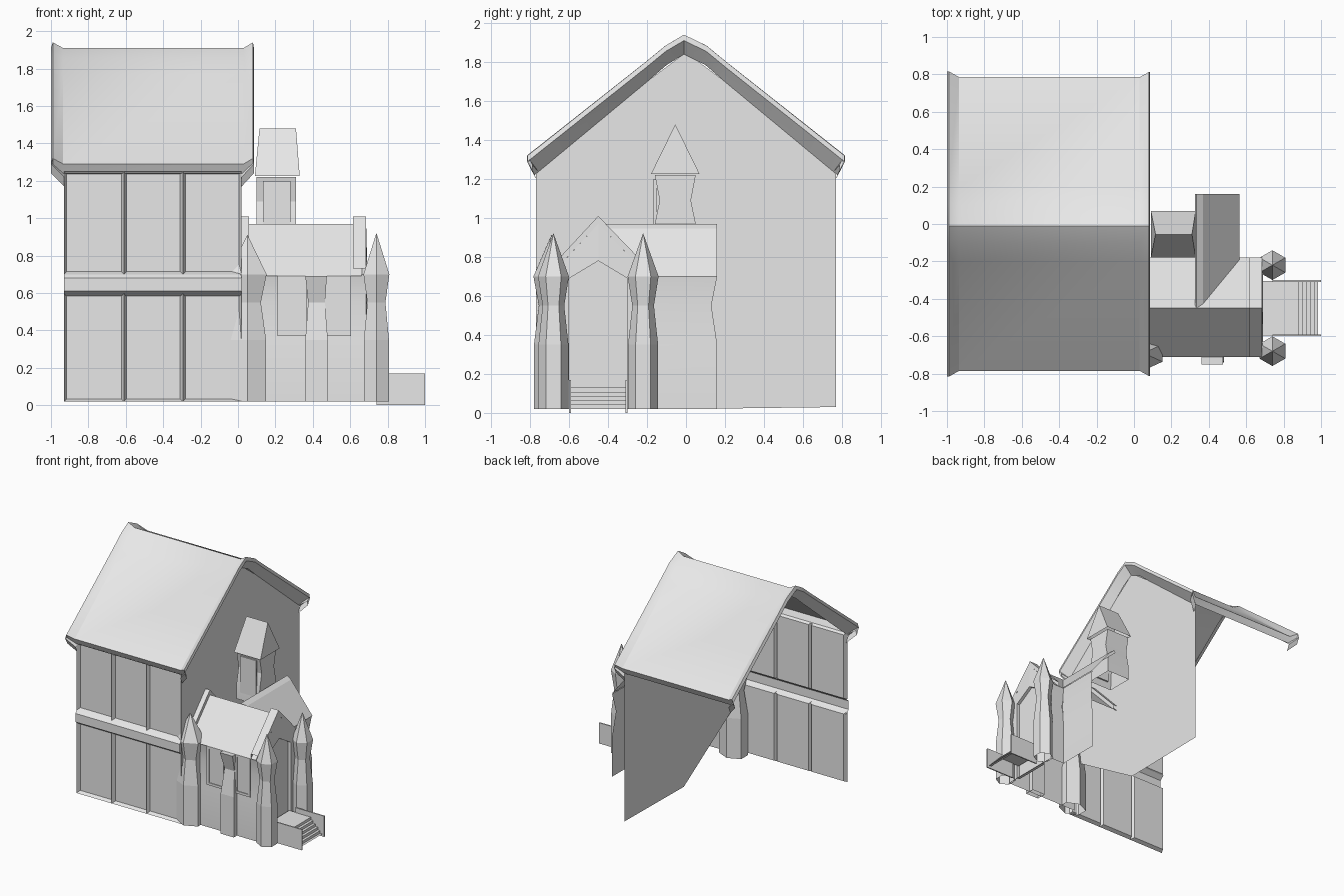
import bpy, bmesh, math

if "Cube" in bpy.data.objects:
    bpy.data.objects.remove(bpy.data.objects["Cube"])

grey = bpy.data.materials.new("plain_grey")
grey.use_nodes = True
grey.diffuse_color = (0.8, 0.8, 0.8, 1)
grey.node_tree.nodes["Principled BSDF"].inputs["Base Color"].default_value = (0.8, 0.8, 0.8, 1)


def finish(name, bm, smooth=0, fix=True):
    """Turn a bmesh into a named, coloured object."""
    if fix:
        bmesh.ops.recalc_face_normals(bm, faces=bm.faces)
    mesh = bpy.data.meshes.new(name)
    bm.to_mesh(mesh)
    bm.free()
    mesh.materials.append(grey)
    ob = bpy.data.objects.new(name, mesh)
    bpy.context.collection.objects.link(ob)
    if smooth:
        bpy.ops.object.select_all(action="DESELECT")
        ob.select_set(True)
        bpy.context.view_layer.objects.active = ob
        bpy.ops.object.shade_smooth_by_angle(angle=math.radians(smooth))
    return ob


def loft(name, rings, closed=False, start=False, end=False, smooth=0):
    """Skin matching rings of points, with optional end caps."""
    bm = bmesh.new()
    vs = [[bm.verts.new(p) for p in r] for r in rings]
    n = len(vs[0])
    for a, b in zip(vs, vs[1:]):
        for i in range(n if closed else n - 1):
            j = (i + 1) % n
            bm.faces.new((a[i], a[j], b[j], b[i]))
    if start:
        bm.faces.new(vs[0])
    if end:
        bm.faces.new(vs[-1])
    return finish(name, bm, smooth)


def along_x(profile, x):
    return [(x, y, z) for y, z in profile]


def along_y(profile, y):
    return [(x, y, z) for x, z in profile]


def rect(x0, x1, y0, y1, z):
    return [(x0, y0, z), (x1, y0, z), (x1, y1, z), (x0, y1, z)]


def box(name, x0, x1, y0, y1, z0, z1):
    return loft(name, [rect(x0, x1, y0, y1, z0), rect(x0, x1, y0, y1, z1)], True, True, True)


# Main roof: bent gable swept along x, with flared rims at both ends
half = [(0.76, 1.24), (0.785, 1.29), (0.2, 1.77), (0.1, 1.855)]
ridge = [(-y, z) for y, z in half] + [(-0.01, 1.91)] + half[::-1]
sections = [(-0.93, -0.07, 0.99), (-1.0, 0.0, 1.04), (-0.99, 0.03, 1.04), (-0.935, 0.0, 1),
            (0.03, 0.0, 1), (0.08, 0.03, 1.035), (0.085, 0.0, 1.035), (0.02, -0.07, 0.99)]
loft("main_roof", [[(x, y * s, z + dz) for y, z in ridge] for x, dz, s in sections], smooth=30)

# Gable wall, cut away where the porch wing joins it
gable = [(0, 0.02), (0.77, 0.03), (0.77, 1.25), (0.2, 1.70), (0, 1.85),
         (-0.2, 1.70), (-0.77, 1.25), (-0.77, 0.5)]
bm = bmesh.new()
bm.faces.new([bm.verts.new(p) for p in along_x(gable, 0.02)])
finish("gable_wall", bm, fix=False)

# Front wall: two storeys of recessed panels between thin beams
bm = bmesh.new()
columns = [-0.93, -0.61, -0.295, 0.02]
for z0, z1 in ((0.02, 0.6), (0.7, 1.25)):
    for x0, x1 in zip(columns, columns[1:]):
        bm.faces.new([bm.verts.new((x, -0.77, z)) for x, z in
                      ((x0, z0), (x1, z0), (x1, z1), (x0, z1))])
bmesh.ops.remove_doubles(bm, verts=bm.verts, dist=0.001)
bmesh.ops.inset_individual(bm, faces=bm.faces[:], thickness=0.02, depth=-0.03)
finish("front_wall", bm, fix=False)
ledge = [(-0.75, 0.585), (-0.785, 0.61), (-0.785, 0.68), (-0.75, 0.71)]
loft("floor_ledge", [along_x(ledge, -0.93), along_x(ledge, 0.02)])

# Porch walls with a pinched waist
waist = [(0, 0.02), (0, 0.35), (-0.03, 0.55), (0, 0.70)]
porch_front = [(-0.7 - d, z) for d, z in waist]
loft("porch_front_wall", [along_x(porch_front, 0.02), along_x(porch_front, 0.69)], smooth=30)
porch_back = [(-0.19 + d, z) for d, z in waist]
loft("porch_back_wall", [along_x(porch_back, 0.55), along_x(porch_back, 0.69)], smooth=30)
loft("wing_wall", [[(0.56 + d * 0.5, y + d, z) for d, z in waist] for y in (-0.19, 0.16)], smooth=30)

# Porch roof, its raised end rims, and the side wing's single slope
slope = [(-0.71, 0.69), (-0.45, 0.97), (-0.18, 0.69)]
loft("porch_roof", [along_x(slope, 0.02), along_x(slope, 0.66)])
rim = [(y, z + 0.04) for y, z in slope]
for name, x0, x1 in (("porch_end_rim", 0.615, 0.685), ("porch_inner_rim", 0.02, 0.06)):
    loft(name, [along_x(slope, x0), along_x(rim, x0), along_x(rim, x1), along_x(slope, x1)])
wing_slope = [(0.325, 0.95), (0.335, 0.97), (0.37, 0.945), (0.565, 0.70)]
wing_start = [(x, -0.45 + (0.97 - z) * 0.93, z) for x, z in wing_slope]
loft("wing_roof", [wing_start, along_y(wing_slope, 0.16)])

# Doorway wall with a recessed pointed door
outer = [(-0.7, 0.02), (-0.19, 0.02), (-0.19, 0.7), (-0.45, 0.97), (-0.7, 0.7)]
door = [(-0.6, 0.02), (-0.3, 0.02), (-0.3, 0.69), (-0.45, 0.78), (-0.6, 0.69)]
loft("doorway", [along_x(outer, 0.685), along_x(door, 0.69), along_x(door, 0.665)], True, end=True)


# Hexagonal corner towers with spires
def tower(name, x, y, rx, ry, top):
    rings = []
    for z, s in ((0.02, 1), (0.35, 1), (0.55, 0.72), (0.7, 1.03), (top, 0.01)):
        rings.append([(x + rx * s * math.sin(math.pi * k / 3) / 0.866,
                       y + ry * s * math.cos(math.pi * k / 3), z) for k in range(6)])
    loft(name, rings, True, end=True)


tower("tower_right", 0.74, -0.68, 0.067, 0.077, 0.92)
tower("tower_left", 0.74, -0.22, 0.067, 0.077, 0.92)
tower("tower_inner", 0.05, -0.69, 0.1, 0.09, 0.91)

# Porch windows as framed plates, and the pier between them
for k, (x0, x1) in enumerate(((0.21, 0.365), (0.465, 0.605))):
    rings = []
    for inset, lift in ((0, 0.0), (0, 0.008), (0.02, 0.008), (0.02, 0.002)):
        quad = ((x0 + inset, 0.37 + inset), (x1 - inset, 0.37 + inset),
                (x1 - inset, 0.69 - inset), (x0 + inset, 0.69 - inset))
        rings.append([(x, -0.699 - lift, z) for x, z in quad])
    loft(f"porch_window_{k + 1}", rings, True, end=True)
pier = [(0.36, 0.48, -0.74, 0.02), (0.36, 0.48, -0.74, 0.35),
        (0.375, 0.465, -0.71, 0.55), (0.36, 0.475, -0.75, 0.69)]
loft("window_pier", [rect(a, b, y, -0.66, z) for a, b, y, z in pier], True, end=True)

# Steps between two low side walls
steps = [(0.68, 0.13), (0.88, 0.13)]
for k in range(5):
    x, z = 0.88 + 0.021 * k, 0.13 - 0.022 * (k + 1)
    steps += [(x, z), (x + 0.021, z)]
loft("steps", [along_y(steps, -0.595), along_y(steps, -0.305)])
for name, y in (("step_wall_right", -0.6), ("step_wall_left", -0.31)):
    box(name, 0.74, 1.0, y, y + 0.01, 0, 0.17)

# Small turret: pinched body, framed openings and a pointed roof
body = [(0.11, 0.84), (0.105, 0.97), (0.08, 1.09), (0.105, 1.22)]
loft("turret_body", [rect(0.205 - 0.105, 0.205 + 0.105, -0.055 - r, -0.055 + r, z)
                     for r, z in body], True, smooth=20)
opening = [(0.07, 0.88), (0.065, 0.97), (0.05, 1.09), (0.07, 1.2)]
for name, x in (("turret_east_panel", 0.315), ("turret_west_panel", 0.095)):
    loft(name, [[(x, -0.055 - r, z), (x, -0.055 + r, z)] for r, z in opening])
box("turret_front_panel", 0.135, 0.28, -0.166, -0.15, 0.9, 1.2)
eave = rect(0.09, 0.33, -0.18, 0.07, 1.225)
bm = bmesh.new()
base = [bm.verts.new(p) for p in eave]
a, b = bm.verts.new((0.115, -0.055, 1.48)), bm.verts.new((0.31, -0.055, 1.48))
for f in ((base[0], base[1], b, a), (base[2], base[3], a, b),
          (base[1], base[2], b), (base[3], base[0], a)):
    bm.faces.new(f)
finish("turret_roof", bm)
